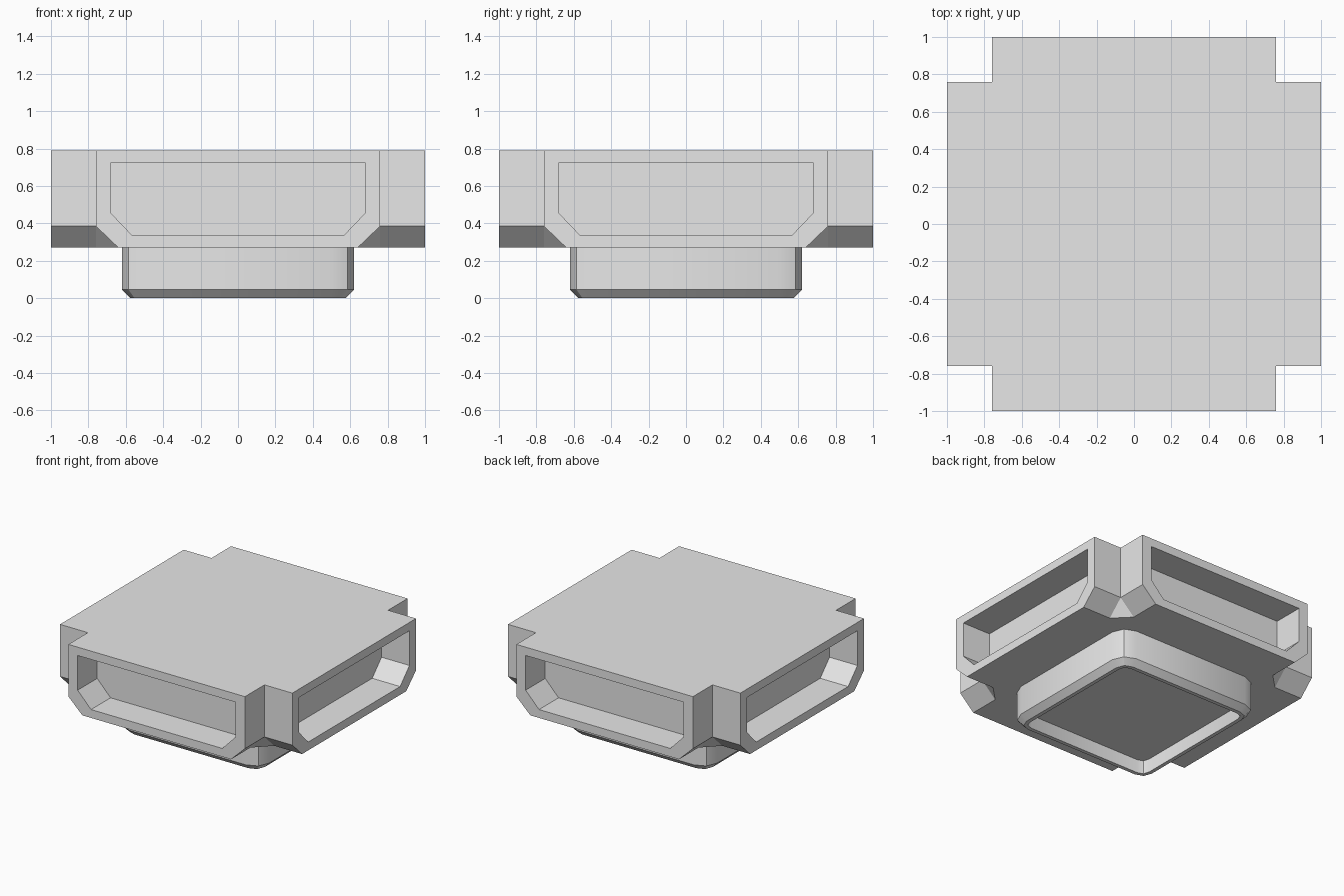
import bpy, bmesh, math
from mathutils import Vector

if "Cube" in bpy.data.objects:
    bpy.data.objects.remove(bpy.data.objects["Cube"])

TOP, MID, LOW = 0.79, 0.385, 0.27   # heights of the hub
WIDE, NARROW = 0.76, 0.64           # arm half widths above and below the chamfer
ARM = 1 - WIDE                      # arm length and pocket depth

grey = bpy.data.materials.new("light grey")
grey.use_nodes = True
colour = (0.8, 0.8, 0.8, 1)
grey.diffuse_color = colour
grey.node_tree.nodes["Principled BSDF"].inputs["Base Color"].default_value = colour


def finish(bm, name):
    bmesh.ops.recalc_face_normals(bm, faces=bm.faces)
    mesh = bpy.data.meshes.new(name)
    bm.to_mesh(mesh)
    bm.free()
    mesh.materials.append(grey)
    obj = bpy.data.objects.new(name, mesh)
    bpy.context.collection.objects.link(obj)
    return obj


def extrude(bm, face, offset):
    new = bmesh.ops.extrude_discrete_faces(bm, faces=[face])["faces"][0]
    bmesh.ops.translate(bm, verts=new.verts, vec=offset)
    return new


# Hub core: a block with its lower corners cut off
bm = bmesh.new()
for sx in (-1, 1):
    for sy in (-1, 1):
        for x, y, z in ((WIDE, WIDE, TOP), (WIDE, WIDE, MID),
                        (NARROW, WIDE, LOW), (WIDE, NARROW, LOW)):
            bm.verts.new((sx * x, sy * y, z))
bmesh.ops.convex_hull(bm, input=bm.verts)
bmesh.ops.dissolve_limit(bm, angle_limit=0.01, verts=bm.verts, edges=bm.edges)
bmesh.ops.recalc_face_normals(bm, faces=bm.faces)
bm.normal_update()

# Four arms pulled out of the core sides, each with an open pocket
sides = [f for f in bm.faces if abs(f.normal.z) < 0.1]
for side in sides:
    out = side.normal.copy()
    along = Vector((0, 0, 1)).cross(out)
    end = extrude(bm, side, out * ARM)
    end.normal_update()
    bmesh.ops.inset_region(bm, faces=[end], thickness=0.07)
    for v in end.verts:
        if v.co.z > 0.6:
            half, z = 0.68, 0.725
        elif v.co.z > 0.38:
            half, z = 0.68, 0.455
        else:
            half, z = 0.565, 0.335
        v.co = out + along * math.copysign(half, v.co.dot(along))
        v.co.z = z
    extrude(bm, end, -out * ARM)
finish(bm, "hub_body")

# Base plug: rounded corners, chamfered foot and a shallow recess below
bm = bmesh.new()
bmesh.ops.create_cube(bm, size=1)
bmesh.ops.scale(bm, vec=(1.24, 1.24, 0.245), verts=bm.verts)
bmesh.ops.translate(bm, vec=(0, 0, 0.1675), verts=bm.verts)
uprights = [e for e in bm.edges
            if abs(e.verts[0].co.z - e.verts[1].co.z) > 0.1]
bmesh.ops.bevel(bm, geom=uprights, offset=0.12, segments=2, profile=0.5,
                affect='EDGES')
bm.normal_update()
foot = min(bm.faces, key=lambda f: f.calc_center_median().z)
bmesh.ops.inset_region(bm, faces=[foot], thickness=0.045)
bmesh.ops.translate(bm, verts=foot.verts, vec=(0, 0, -0.045))
bm.normal_update()
bmesh.ops.inset_region(bm, faces=[foot], thickness=0.03)
extrude(bm, foot, (0, 0, 0.105))
base = finish(bm, "base_plug")

bpy.ops.object.select_all(action='DESELECT')
base.select_set(True)
bpy.context.view_layer.objects.active = base
bpy.ops.object.shade_smooth_by_angle(angle=math.radians(30))
